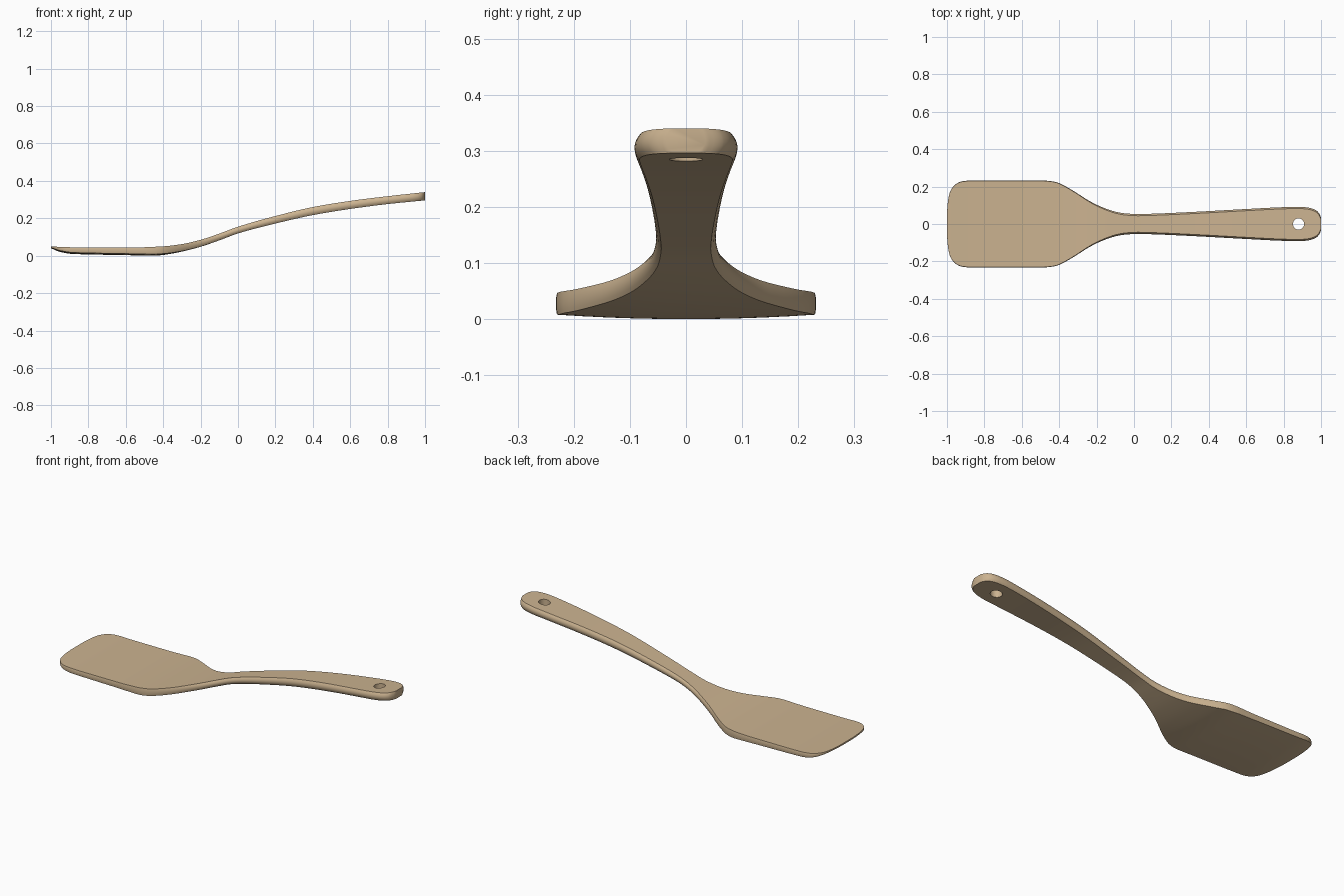
import bpy, bmesh, math

if "Cube" in bpy.data.objects:
    bpy.data.objects.remove(bpy.data.objects["Cube"], do_unlink=True)

# Profiles along the length: half width, top height, underside height
WIDTH = [(-1, .06), (-.995, .12), (-.985, .168), (-.97, .196), (-.95, .215), (-.92, .228),
         (-.88, .232), (-.48, .232), (-.42, .225), (-.36, .198), (-.3, .162), (-.25, .13),
         (-.2, .103), (-.15, .082), (-.1, .066), (-.05, .057), (.02, .053), (.1, .055),
         (.2, .059), (.4, .069), (.6, .08), (.8, .09), (.88, .092), (.93, .088),
         (.96, .08), (.98, .068), (.99, .056), (1, .035)]
TOP = [(-1, .049), (-.8, .043), (-.6, .043), (-.4, .05), (-.3, .062), (-.2, .085), (-.1, .118),
       (0, .155), (.2, .212), (.4, .26), (.6, .293), (.8, .318), (1, .34)]
BOTTOM = [(-1, .04), (-.95, .02), (-.88, .009), (-.6, .003), (-.45, 0), (-.4, .004), (-.3, .022),
          (-.2, .048), (-.1, .082), (0, .119), (.2, .172), (.4, .217), (.6, .25), (.8, .276), (1, .296)]


def curve(pts, x):
    """Monotone cubic interpolation through the points."""
    d = [(b[1] - a[1]) / (b[0] - a[0]) for a, b in zip(pts, pts[1:])]
    slope = lambda i: (d[0] if i == 0 else d[-1] if i == len(d) else
                       0 if d[i - 1] * d[i] <= 0 else 2 * d[i - 1] * d[i] / (d[i - 1] + d[i]))
    i = max(k for k in range(len(d)) if pts[k][0] <= x + 1e-9)
    h = pts[i + 1][0] - pts[i][0]
    t = (x - pts[i][0]) / h
    return ((2*t**3 - 3*t*t + 1) * pts[i][1] + (t**3 - 2*t*t + t) * h * slope(i)
            + (3*t*t - 2*t**3) * pts[i + 1][1] + (t**3 - t*t) * h * slope(i + 1))


def section(x, across=10, side=6):
    """Flat top and underside, with sides that bulge more on the handle."""
    w, zt, zb = curve(WIDTH, x), curve(TOP, x), curve(BOTTOM, x)
    k = min(1, max(0, (x + .4) / .35))
    bulge = .002 + .007 * k
    half = w - bulge
    low = lambda y: zb + .008 * (1 - k) * (y / .232) ** 2
    ring = [(x, half * (1 - 2 * i / across), zt) for i in range(across + 1)]
    arc = [(math.sin(math.pi * i / side) ** .8 * bulge, i / side) for i in range(1, side)]
    zl = low(half)
    ring += [(x, -half - b, zt + (zl - zt) * t) for b, t in arc]
    ring += [(x, y, low(y)) for y in (half * (2 * i / across - 1) for i in range(across + 1))]
    ring += [(x, half + b, zt + (zl - zt) * t) for b, t in reversed(arc)]
    return ring


# Stations: a few steps between each pair of width points
xs = []
for (a, _), (b, _) in zip(WIDTH, WIDTH[1:]):
    n = max(3, math.ceil((b - a) / .03))
    xs += [a + (b - a) * i / n for i in range(n)]
xs.append(1)

# Loft blade and handle as one piece
bm = bmesh.new()
rings = [[bm.verts.new(p) for p in section(x)] for x in xs]
for r, s in zip(rings, rings[1:]):
    for i in range(len(r)):
        j = (i + 1) % len(r)
        bm.faces.new((r[i], r[j], s[j], s[i]))
bm.faces.new(rings[0])
bm.faces.new(rings[-1])
bmesh.ops.recalc_face_normals(bm, faces=bm.faces)
mesh = bpy.data.meshes.new("spatula_body")
bm.to_mesh(mesh)
bm.free()
body = bpy.data.objects.new("spatula_body", mesh)
bpy.context.collection.objects.link(body)

# Wood colour
wood = bpy.data.materials.new("light_wood")
wood.use_nodes = True
colour = (.60, .45, .28, 1)
wood.diffuse_color = colour
wood.node_tree.nodes["Principled BSDF"].inputs["Base Color"].default_value = colour
mesh.materials.append(wood)

# Hanging hole near the end of the handle
bpy.ops.mesh.primitive_cylinder_add(vertices=40, radius=.03, depth=.3, location=(.88, 0, .305))
cutter = bpy.context.object
cutter.name = "hole_cutter"
cutter.hide_render = True
cutter.data.materials.append(wood)
cut = body.modifiers.new("hanging_hole", 'BOOLEAN')
cut.operation = 'DIFFERENCE'
cut.solver = 'EXACT'
cut.object = cutter
bpy.ops.object.select_all(action='DESELECT')
body.select_set(True)
bpy.context.view_layer.objects.active = body
bpy.ops.object.modifier_apply(modifier=cut.name)
bpy.data.objects.remove(cutter, do_unlink=True)
bpy.ops.object.shade_smooth_by_angle(angle=math.radians(35))
